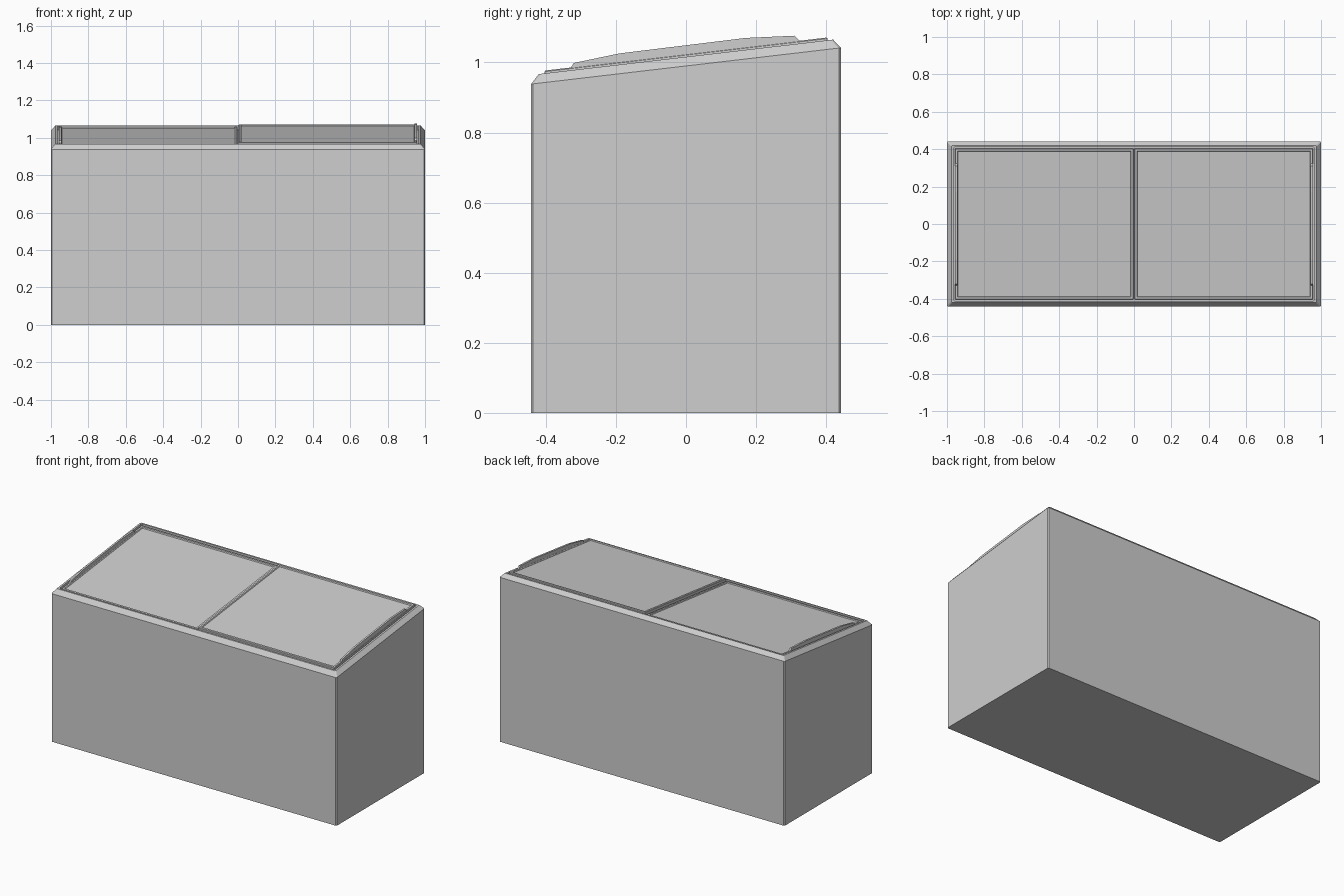
import bpy
import bmesh

cube = bpy.data.objects.get("Cube")
if cube:
    bpy.data.objects.remove(cube)

# Single grey material
grey = bpy.data.materials.new("light grey")
grey.use_nodes = True
colour = (0.62, 0.62, 0.62, 1)
grey.diffuse_color = colour
grey.node_tree.nodes["Principled BSDF"].inputs["Base Color"].default_value = colour


def slope(y):
    """Height of the tilted top plane."""
    return 0.99 + 0.117 * y


def finish(name, bm):
    bmesh.ops.recalc_face_normals(bm, faces=bm.faces)
    mesh = bpy.data.meshes.new(name)
    bm.to_mesh(mesh)
    bm.free()
    mesh.materials.append(grey)
    obj = bpy.data.objects.new(name, mesh)
    bpy.context.collection.objects.link(obj)
    return obj


def ring(bm, x0, x1, y0, y1, h, c):
    """Rectangle with cut corners; h lifts it off the tilted plane, None is the floor."""
    pts = [(x0 + c, y0), (x1 - c, y0), (x1, y0 + c), (x1, y1 - c),
           (x1 - c, y1), (x0 + c, y1), (x0, y1 - c), (x0, y0 + c)]
    return [bm.verts.new((x, y, 0 if h is None else slope(y) + h)) for x, y in pts]


def loft(name, sections, c):
    bm = bmesh.new()
    rings = [ring(bm, *s, c) for s in sections]
    for a, b in zip(rings, rings[1:]):
        for i in range(len(a)):
            j = (i + 1) % len(a)
            bm.faces.new((a[i], a[j], b[j], b[i]))
    bm.faces.new(rings[0][::-1])
    bm.faces.new(rings[-1])
    return finish(name, bm)


# Cabinet with bevelled rim and shallow lid well
outline = [(1, 0.442, None), (1, 0.442, 0), (0.977, 0.42, 0.026),
           (0.965, 0.411, 0.026), (0.965, 0.411, 0.004)]
loft("cabinet", [(-x, x, -y, y, h) for x, y, h in outline], 0.006)


def lid(name, x0, x1, top):
    """Framed lid with a slightly sunken pane."""
    steps = [(0, 0.004), (0, top - 0.003), (0.003, top), (0.014, top), (0.017, top - 0.006)]
    loft(name, [(x0 + d, x1 - d, d - 0.404, 0.404 - d, h) for d, h in steps], 0.001)


def handle(name, x0, x1, top):
    """Long arched grip along the outer edge of a lid."""
    arch = [(-0.33, 0), (-0.32, 0.014), (-0.19, 0.026), (0.17, 0.028),
            (0.31, 0.018), (0.325, 0)]
    bm = bmesh.new()
    sides = []
    for x in (x0, x1):
        sides.append([bm.verts.new((x, y, slope(y) + top - 0.002 + h)) for y, h in arch])
    a, b = sides
    for i in range(len(a)):
        j = (i + 1) % len(a)
        bm.faces.new((a[i], a[j], b[j], b[i]))
    bm.faces.new(a)
    bm.faces.new(b[::-1])
    finish(name, bm)


# Two sliding lids, the left one riding above the right one
for side, sign, top in (("right", -1, 0.021), ("left", 1, 0.034)):
    lid(side + "_lid", *sorted((0.003 * sign, 0.958 * sign)), top)
    handle(side + "_handle", *sorted((0.945 * sign, 0.957 * sign)), top)
